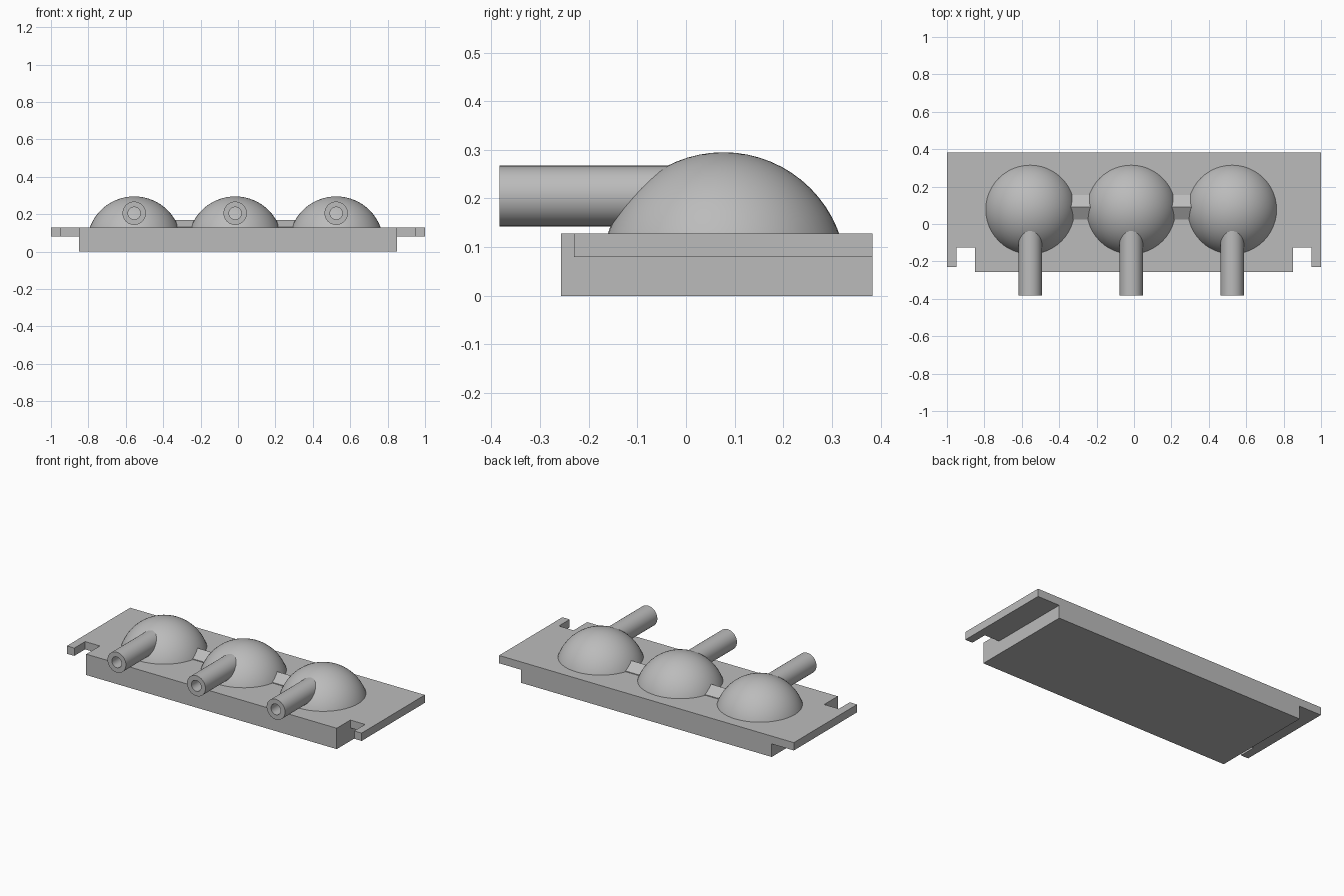
import bpy, bmesh, math
from mathutils import Matrix, Vector

cube = bpy.data.objects.get("Cube")
if cube:
    bpy.data.objects.remove(cube, do_unlink=True)

grey = bpy.data.materials.new("light_grey")
grey.use_nodes = True
colour = (0.5, 0.5, 0.5, 1)
grey.diffuse_color = colour
grey.node_tree.nodes["Principled BSDF"].inputs["Base Color"].default_value = colour

TOP = 0.128          # upper surface of the base
DOME_Y = 0.077
DOME_R = 0.253
DOMES = {"right": -0.555, "middle": -0.015, "left": 0.525}


def finish(name, bm, smooth=False):
    bmesh.ops.recalc_face_normals(bm, faces=bm.faces[:])
    mesh = bpy.data.meshes.new(name)
    bm.to_mesh(mesh)
    bm.free()
    mesh.materials.append(grey)
    obj = bpy.data.objects.new(name, mesh)
    bpy.context.collection.objects.link(obj)
    if smooth:
        bpy.ops.object.select_all(action="DESELECT")
        obj.select_set(True)
        bpy.context.view_layer.objects.active = obj
        bpy.ops.object.shade_smooth_by_angle(angle=math.radians(35))
    return obj


def prism(name, points, push):
    """Extrude a flat outline along a vector."""
    bm = bmesh.new()
    face = bm.faces.new([bm.verts.new(p) for p in points])
    new = bmesh.ops.extrude_face_region(bm, geom=[face])["geom"]
    bmesh.ops.translate(bm, vec=Vector(push),
                        verts=[v for v in new if isinstance(v, bmesh.types.BMVert)])
    return finish(name, bm)


# Base: stepped front profile with thin side wings
half = [(0.85, 0), (0.85, 0.08), (1, 0.08), (1, TOP)]
profile = half + [(-x, z) for x, z in reversed(half)]
base = prism("base", [(x, -0.257, z) for x, z in profile], (0, 0.64, 0))

# Slots that leave a narrow prong at the front of each wing
slot = [(0.85, -0.3), (1.1, -0.3), (1.1, -0.23), (0.95, -0.23), (0.95, -0.125), (0.85, -0.125)]
for side, sign in (("left", 1), ("right", -1)):
    cutter = prism(side + "_slot_cutter", [(sign * x, y, 0.04) for x, y in slot], (0, 0, 0.2))
    cutter.hide_render = True
    cutter.hide_set(True)
    cutter.display_type = "WIRE"
    mod = base.modifiers.new(side + "_slot", "BOOLEAN")
    mod.operation = "DIFFERENCE"
    mod.solver = "EXACT"
    mod.object = cutter
bpy.context.view_layer.objects.active = base
base.select_set(True)
for mod in base.modifiers[:]:
    bpy.ops.object.modifier_apply(modifier=mod.name)
for side in ("left", "right"):
    bpy.data.objects.remove(bpy.data.objects[side + "_slot_cutter"], do_unlink=True)

for side, x in DOMES.items():
    # Dome: sphere cut off level with the base
    bm = bmesh.new()
    bmesh.ops.create_uvsphere(bm, u_segments=48, v_segments=32, radius=DOME_R)
    bmesh.ops.translate(bm, vec=(x, DOME_Y, 0.295 - DOME_R), verts=bm.verts[:])
    bmesh.ops.bisect_plane(bm, geom=bm.verts[:] + bm.edges[:] + bm.faces[:],
                           plane_co=(0, 0, TOP), plane_no=(0, 0, 1), clear_inner=True)
    finish(side + "_dome", bm, True)

    # Spout: thick tube spun around its own axis, open at the front
    bm = bmesh.new()
    section = [(0.0625, 0), (0.0625, -0.383), (0.033, -0.383), (0.033, 0)]
    verts = [bm.verts.new((x + r, y, 0.205)) for r, y in section]
    edges = [bm.edges.new((verts[i], verts[(i + 1) % 4])) for i in range(4)]
    bmesh.ops.spin(bm, geom=verts + edges, cent=(x, 0, 0.205), axis=(0, 1, 0),
                   angle=math.tau, steps=32, use_merge=True)
    bmesh.ops.remove_doubles(bm, verts=bm.verts[:], dist=1e-5)
    finish(side + "_spout", bm, True)

# Connectors: hexagonal bars with a ridge on top, running between domes
for side, x in (("right", -0.285), ("left", 0.255)):
    bm = bmesh.new()
    turn = Matrix.Translation((x, 0.09, 0.095)) @ Matrix.Rotation(math.pi / 2, 4, "Y")
    bmesh.ops.create_cone(bm, cap_ends=True, segments=6, radius1=0.075, radius2=0.075,
                          depth=0.2, matrix=turn)
    # Put a corner of the hexagon on top
    if abs(max(v.co.z for v in bm.verts) - 0.17) > 0.001:
        bmesh.ops.rotate(bm, verts=bm.verts[:], cent=(x, 0.09, 0.095),
                         matrix=Matrix.Rotation(math.pi / 6, 3, "X"))
    finish(side + "_connector", bm)
